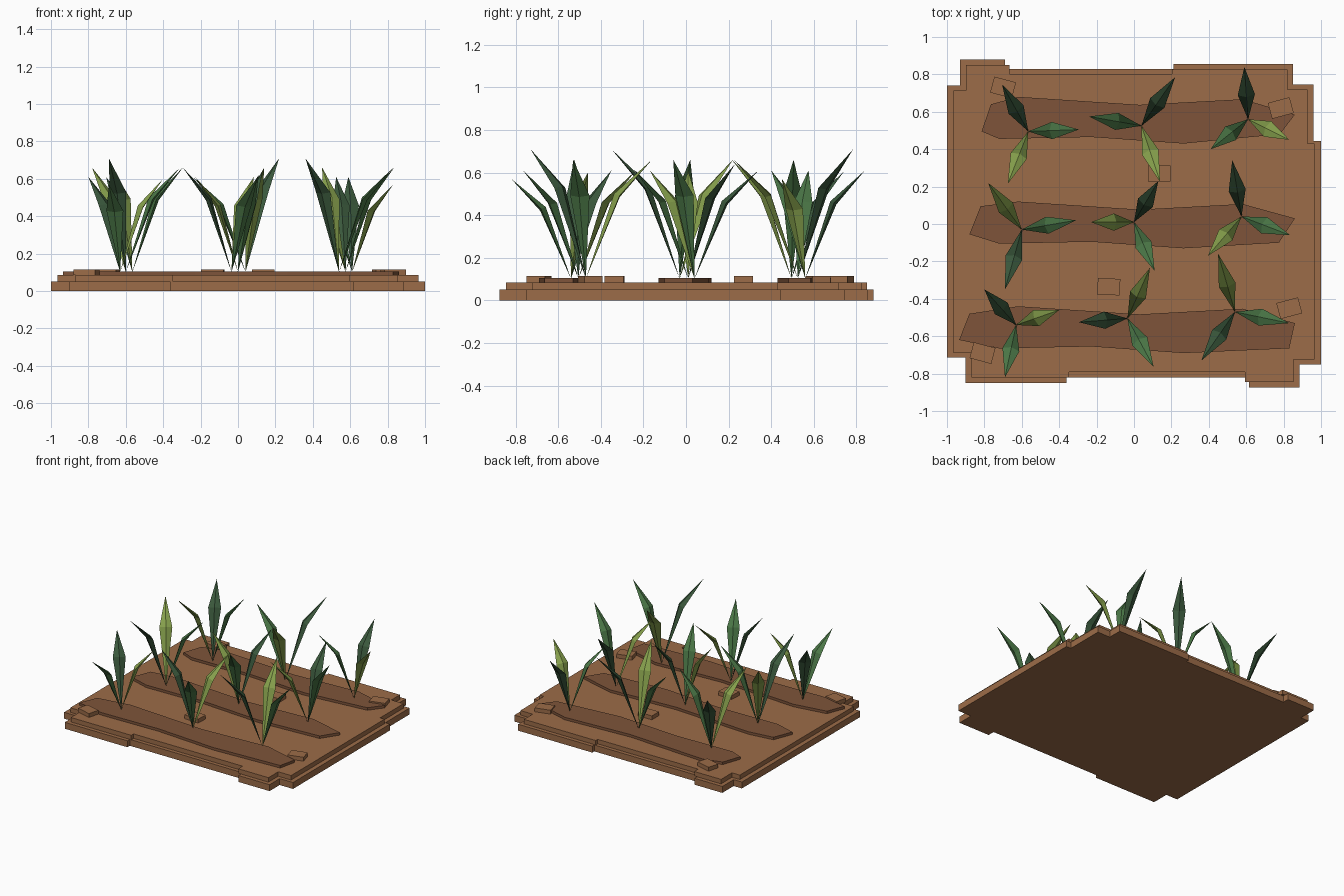
import bpy
import bmesh
from math import radians
from mathutils import Vector, Matrix

default_cube = bpy.data.objects.get("Cube")
if default_cube:
    bpy.data.objects.remove(default_cube, do_unlink=True)


def make_material(name, red, green, blue):
    """Flat material from 8-bit display values converted to linear."""
    linear = [((c / 255 + 0.055) / 1.055) ** 2.4 for c in (red, green, blue)]
    material = bpy.data.materials.new(name)
    material.use_nodes = True
    material.diffuse_color = (*linear, 1)
    shader = material.node_tree.nodes["Principled BSDF"]
    shader.inputs["Base Color"].default_value = (*linear, 1)
    shader.inputs["Roughness"].default_value = 0.9
    return material


soil = make_material("soil brown", 156, 108, 72)
dark_soil = make_material("tilled soil brown", 126, 84, 58)
greens = {
    "d": make_material("dark leaf green", 58, 88, 60),
    "m": make_material("middle leaf green", 74, 118, 70),
    "l": make_material("light leaf green", 134, 160, 76),
}


def finish(name, bm, materials):
    """Turn a bmesh into a named object with outward normals."""
    bmesh.ops.recalc_face_normals(bm, faces=bm.faces)
    mesh = bpy.data.meshes.new(name)
    bm.to_mesh(mesh)
    bm.free()
    for material in materials:
        mesh.materials.append(material)
    obj = bpy.data.objects.new(name, mesh)
    bpy.context.scene.collection.objects.link(obj)
    return obj


def slab(name, outline, bottom, top, material):
    """Extrude a flat outline between two heights."""
    bm = bmesh.new()
    face = bm.faces.new([bm.verts.new((x, y, bottom)) for x, y in outline])
    extruded = bmesh.ops.extrude_face_region(bm, geom=[face])
    raised = [v for v in extruded["geom"] if isinstance(v, bmesh.types.BMVert)]
    bmesh.ops.translate(bm, vec=(0, 0, top - bottom), verts=raised)
    return finish(name, bm, [material])


# Stepped ground: alternate x and y moves give the square-cornered outline
corners = [
    (-.93, .88), (-.69, .83), (.21, .855), (.85, .745), (.96, .445),
    (1, -.75), (.885, -.875), (.615, -.82), (-.36, -.85), (-.9, -.715),
    (-1, .74),
]
x_first = {0, 1, 2, 3, 4, 5, 6, 7, 8, 9, 10}
ground = []
for index, (x, y) in enumerate(corners):
    next_x, next_y = corners[(index + 1) % len(corners)]
    ground.append((x, y))
    # The top edge runs along x before it drops; the lower edge does the same
    ground.append((next_x, y))
slab("ground_lower", ground, 0, .05, soil)
slab("ground_upper", [(x * .965, y * .965) for x, y in ground], .05, .085, soil)

# Tilled rows share their long edges and differ at the ends
upper_edge = [(-.62, .12), (.03, .077), (.58, .107)]
lower_edge = [(.265, -.13), (-.23, -.095), (-.72, -.105)]
row_ends = {
    "back": (.56, [(.86, .025), (.78, -.08)], [(-.815, -.065), (-.765, .08)]),
    "middle": (0, [(.86, .03), (.775, -.1)], [(-.88, -.055), (-.82, .095)]),
    "front": (-.56, [(.86, .03), (.83, -.105)], [(-.935, -.06), (-.88, .08)]),
}
for label, (row_y, right_end, left_end) in row_ends.items():
    outline = upper_edge + right_end + lower_edge + left_end
    slab(label + "_tilled_row", [(x, y + row_y) for x, y in outline],
         .085, .105, dark_soil)

# Loose soil clods
clods = [
    (-.70, .73, -15), (.785, .62, 15), (.135, .27, 0),
    (-.135, -.335, -3), (.83, -.45, 15), (-.81, -.69, -15),
]
for number, (x, y, turn) in enumerate(clods):
    bm = bmesh.new()
    bmesh.ops.create_cube(bm, size=1)
    placement = (Matrix.Translation((x, y, .1))
                 @ Matrix.Rotation(radians(turn), 4, "Z")
                 @ Matrix.Diagonal((.12, .088, .031, 1)))
    bmesh.ops.transform(bm, matrix=placement, verts=bm.verts)
    finish("soil_clod_" + str(number + 1), bm, [soil])


def add_leaf(bm, root, tip, material_index, half_width=.046, ridge=.016):
    """Pointed leaf with a diamond section that bends outward at its widest."""
    span = tip - root
    middle = root + Vector((span.x * .47, span.y * .47, span.z * .7))
    side = Vector((-span.y, span.x, 0)).normalized()
    fold = side.cross(span).normalized()
    start, end = bm.verts.new(root), bm.verts.new(tip)
    ring = [bm.verts.new(middle + offset) for offset in (
        side * half_width, fold * ridge, -side * half_width, -fold * ridge)]
    for index, vert in enumerate(ring):
        following = ring[(index + 1) % len(ring)]
        for point in (start, end):
            face = bm.faces.new((point, vert, following))
            face.material_index = material_index


# Plants: root, leaf colour order, then leaf tips (offset and height, hundredths)
plants = [
    (-.565, .495, "dml", [(-14, 25, 61), (27, 1, 66), (-11, -28, 66)]),
    (.04, .525, "dml", [(18, 26, 71), (-28, 5, 61), (10, -30, 66)]),
    (.61, .56, "dlm", [(-2, 28, 61), (22, -11, 57), (-20, -16, 61)]),
    (-.6, -.03, "lmd", [(-18, 25, 66), (29, 5, 66), (-9, -32, 71)]),
    (0, .01, "dlm", [(13, 22, 64), (-23, 0, 61), (11, -26, 62)]),
    (.575, .04, "dml", [(-5, 30, 61), (26, -10, 66), (-18, -21, 61)]),
    (-.63, -.54, "dlm", [(-17, 19, 61), (23, 8, 60), (-6, -28, 57)]),
    (-.035, -.505, "ldm", [(12, 27, 61), (-26, -2, 66), (14, -26, 61)]),
    (.54, -.47, "lmd", [(-9, 31, 66), (29, -6, 66), (-18, -26, 71)]),
]
for number, (x, y, order, tips) in enumerate(plants):
    bm = bmesh.new()
    root = Vector((x, y, .102))
    for index, (across, along, height) in enumerate(tips):
        tip = Vector((x + across / 100, y + along / 100, height / 100))
        add_leaf(bm, root, tip, index)
    finish("leafy_plant_" + str(number + 1), bm, [greens[key] for key in order])
